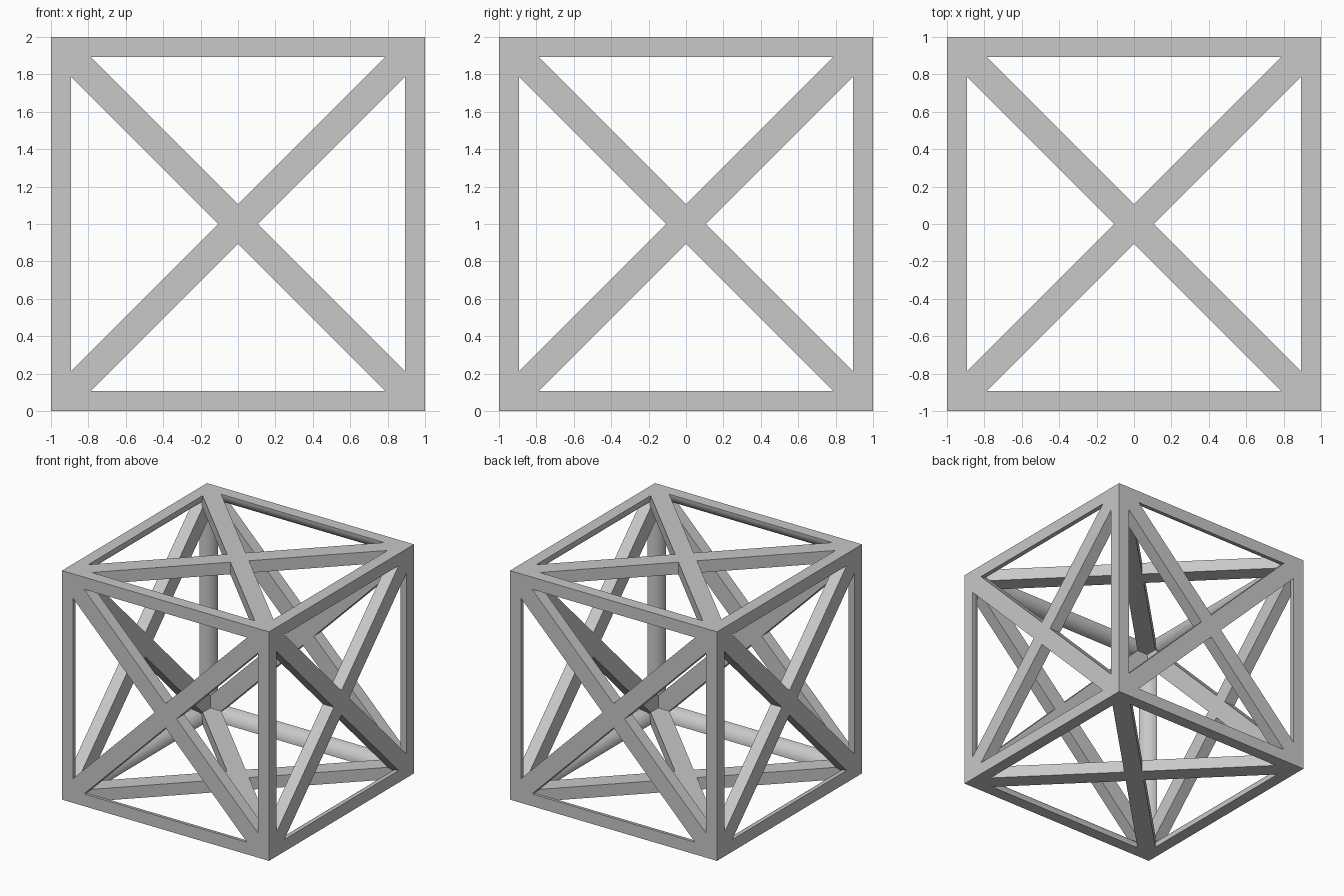
import bpy, bmesh, math
from mathutils import Matrix, Vector

if "Cube" in bpy.data.objects:
    bpy.data.objects.remove(bpy.data.objects["Cube"], do_unlink=True)

EDGE = 0.106    # width of the edge bars on each face
BRACE = 0.15    # width of the diagonal braces
CENTRE = Matrix.Translation((0, 0, 1))

grey = bpy.data.materials.new("light_grey")
grey.use_nodes = True
colour = (0.58, 0.58, 0.58, 1)
grey.diffuse_color = colour
grey.node_tree.nodes["Principled BSDF"].inputs["Base Color"].default_value = colour


def add_bar(name, profile, length, matrix):
    """Extrude a (y, z) profile along x, centred, then place it."""
    bm = bmesh.new()
    face = bm.faces.new([bm.verts.new((-length / 2, y, z)) for y, z in profile])
    made = bmesh.ops.extrude_face_region(bm, geom=[face])["geom"]
    bmesh.ops.translate(bm, vec=(length, 0, 0),
                        verts=[v for v in made if isinstance(v, bmesh.types.BMVert)])
    bm.transform(matrix)
    bmesh.ops.recalc_face_normals(bm, faces=bm.faces)
    mesh = bpy.data.meshes.new(name)
    bm.to_mesh(mesh)
    bm.free()
    mesh.materials.append(grey)
    obj = bpy.data.objects.new(name, mesh)
    bpy.context.collection.objects.link(obj)
    bpy.ops.object.select_all(action='DESELECT')
    obj.select_set(True)
    bpy.context.view_layer.objects.active = obj
    bpy.ops.object.shade_smooth_by_angle(angle=math.radians(30))


# Bar profiles: quarter round for the cube edges, flat strip for the braces
STEPS = 10
quarter = [(-1, -1)]
for i in range(STEPS + 1):
    a = math.pi / 2 * i / STEPS
    quarter.append((-1 + EDGE * math.cos(a), -1 + EDGE * math.sin(a)))
half = BRACE / 2
strip = [(-half, -1), (half, -1), (half, -1 + EDGE), (-half, -1 + EDGE)]

# Twelve edge bars: four round each axis
for axis in range(3):
    turn = Matrix.Rotation(math.radians(120) * axis, 4, Vector((1, 1, 1)).normalized())
    for k in range(4):
        spin = Matrix.Rotation(math.pi / 2 * k, 4, 'X')
        add_bar(f"edge_bar_{'xyz'[axis]}_{k + 1}", quarter, 2, CENTRE @ turn @ spin)

# Two crossed braces on each of the six faces
sides = {"bottom": Matrix.Identity(4), "top": Matrix.Rotation(math.pi, 4, 'X'),
         "front": Matrix.Rotation(-math.pi / 2, 4, 'X'),
         "back": Matrix.Rotation(math.pi / 2, 4, 'X'),
         "left": Matrix.Rotation(-math.pi / 2, 4, 'Y'),
         "right": Matrix.Rotation(math.pi / 2, 4, 'Y')}
for side, turn in sides.items():
    for n, angle in enumerate((45, -45)):
        slant = Matrix.Rotation(math.radians(angle), 4, 'Z')
        add_bar(f"{side}_brace_{n + 1}", strip, 2 * math.sqrt(2) - BRACE,
                CENTRE @ turn @ slant)
